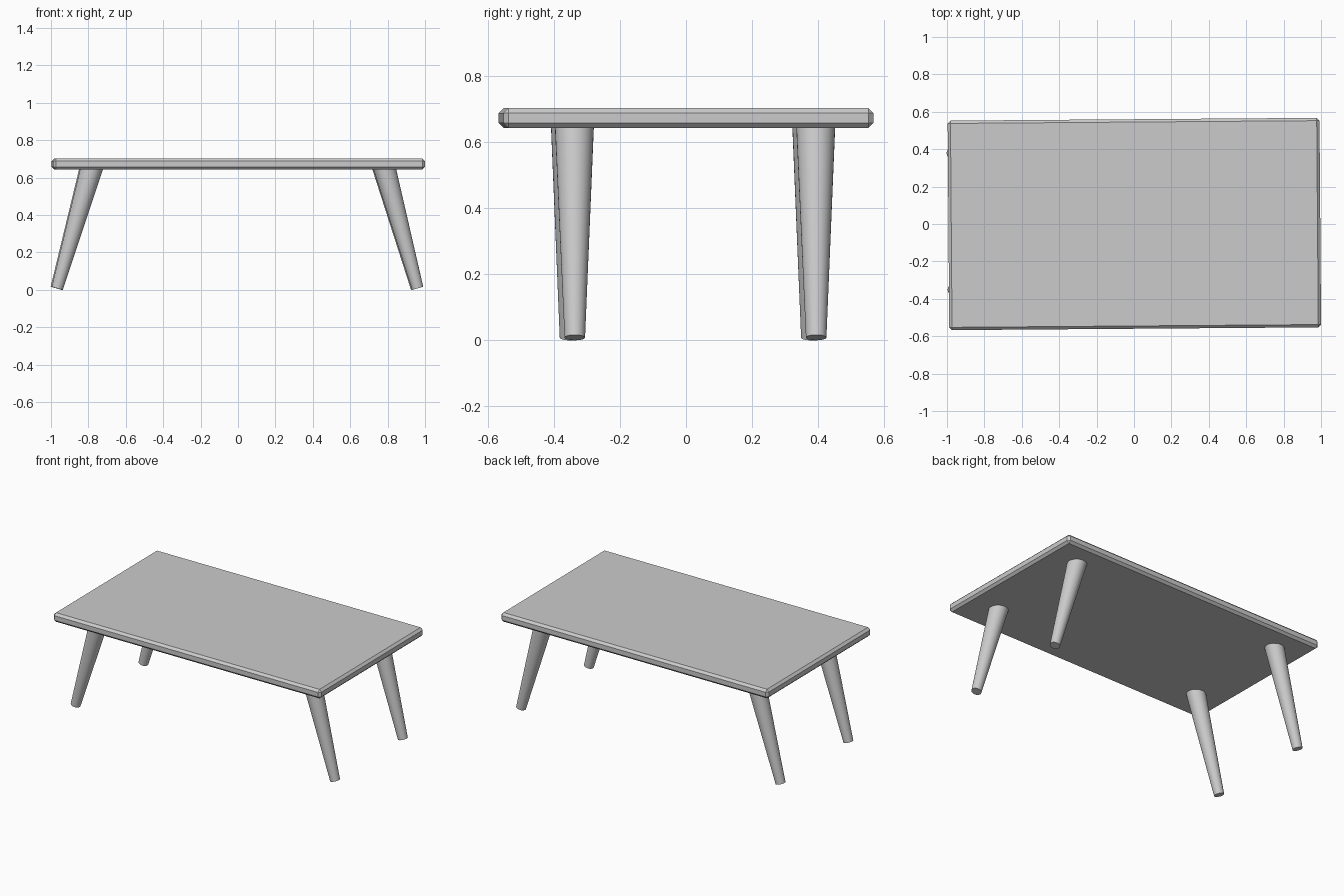
import bpy
import math
from mathutils import Vector, Matrix

if "Cube" in bpy.data.objects:
    bpy.data.objects.remove(bpy.data.objects["Cube"])

# The whole table is turned very slightly about z
TURN = Matrix.Rotation(0.0076, 4, 'Z')


def tapered_leg(name, foot, head, r_foot, r_head):
    """Round tapered leg running from foot centre to head centre."""
    foot, head = TURN @ Vector(foot), TURN @ Vector(head)
    axis = head - foot
    bpy.ops.mesh.primitive_cone_add(vertices=32, radius1=r_foot, radius2=r_head,
                                    depth=axis.length)
    leg = bpy.context.object
    leg.name = name
    leg.rotation_euler = axis.to_track_quat('Z', 'Y').to_euler()
    leg.location = (foot + head) / 2
    bpy.ops.object.shade_smooth_by_angle(angle=math.radians(35))
    return leg


# Tabletop: flat slab with a single chamfer on every edge
bpy.ops.mesh.primitive_cube_add(size=1, location=(0.002, 0, 0.673))
top = bpy.context.object
top.name = "tabletop"
top.scale = (1.988, 1.12, 0.061)
bpy.ops.object.transform_apply(location=False, rotation=False, scale=True)
top.rotation_euler.z = 0.0076
bevel = top.modifiers.new("edge_chamfer", 'BEVEL')
bevel.width = 0.015
bevel.segments = 1

# Four legs splayed outwards along x, heads sunk into the slab
for side, x_foot, x_head in (("left", -0.969, -0.779), ("right", 0.958, 0.776)):
    for end, y in (("front", -0.344), ("back", 0.387)):
        tapered_leg(f"{end}_{side}_leg", (x_foot, y, 0.008), (x_head, y, 0.67),
                    0.031, 0.060)
